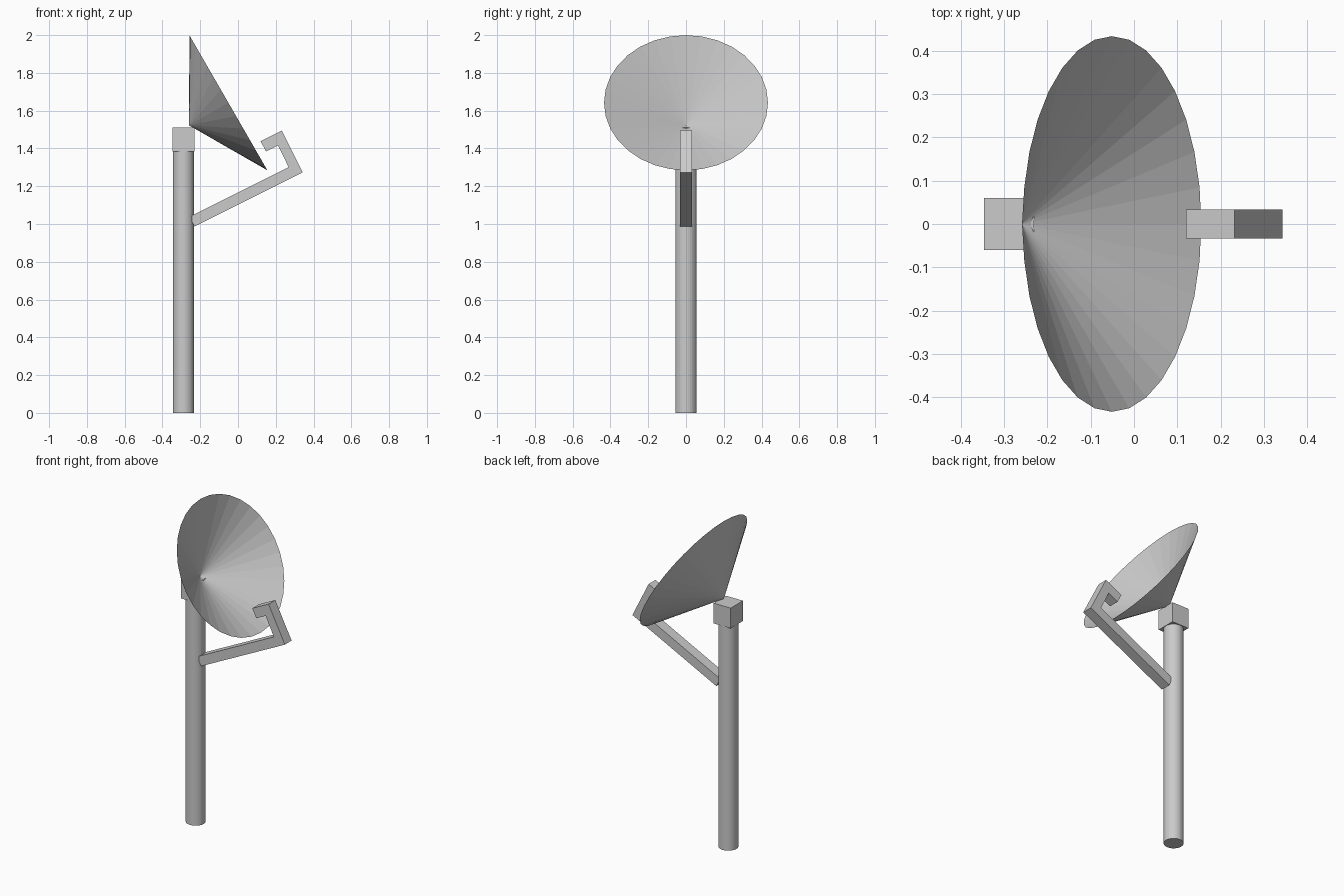
import bpy, bmesh, math
from mathutils import Matrix, Vector

if "Cube" in bpy.data.objects:
    bpy.data.objects.remove(bpy.data.objects["Cube"])


def add_object(name, bm):
    bmesh.ops.recalc_face_normals(bm, faces=bm.faces)
    mesh = bpy.data.meshes.new(name)
    bm.to_mesh(mesh)
    bm.free()
    obj = bpy.data.objects.new(name, mesh)
    bpy.context.collection.objects.link(obj)
    return obj


# Upright pole
bm = bmesh.new()
bmesh.ops.create_cone(bm, cap_ends=True, segments=32, radius1=0.056, radius2=0.056,
                      depth=1.39, matrix=Matrix.Translation((-0.289, 0, 0.695)))
add_object("pole", bm)

# Mounting block; its front top edge just pokes through the dish
bm = bmesh.new()
bmesh.ops.create_cube(bm, size=1, matrix=Matrix.Translation((-0.289, 0, 1.4475))
                      @ Matrix.Diagonal((0.116, 0.12, 0.125, 1)))
add_object("mount_block", bm)

# Dish: open shallow cone, tilted 30 degrees upwards, slightly wider in y
depth = 0.24
tilt = Matrix.Rotation(math.radians(60), 4, 'Y')
axis = tilt @ Vector((0, 0, 1))
centre = Vector((-0.051, 0, 1.642)) - axis * depth / 2
bm = bmesh.new()
bmesh.ops.create_cone(bm, cap_ends=False, segments=32, radius1=0, radius2=1, depth=depth,
                      matrix=Matrix.Translation(centre) @ tilt
                      @ Matrix.Diagonal((0.413, 0.434, 1, 1)))
bmesh.ops.remove_doubles(bm, verts=bm.verts, dist=0.0005)
add_object("dish", bm)

# Hooked feed arm: flat side profile (x, z) extruded across y
profile = [(-0.230, 0.987), (0.343, 1.273), (0.232, 1.494), (0.120, 1.438),
           (0.148, 1.384), (0.212, 1.416), (0.268, 1.301), (-0.256, 1.039)]
bm = bmesh.new()
face = bm.faces.new([bm.verts.new((x, -0.033, z)) for x, z in profile])
side = bmesh.ops.extrude_face_region(bm, geom=[face])["geom"]
bmesh.ops.translate(bm, vec=(0, 0.066, 0),
                    verts=[v for v in side if isinstance(v, bmesh.types.BMVert)])
add_object("feed_arm", bm)
